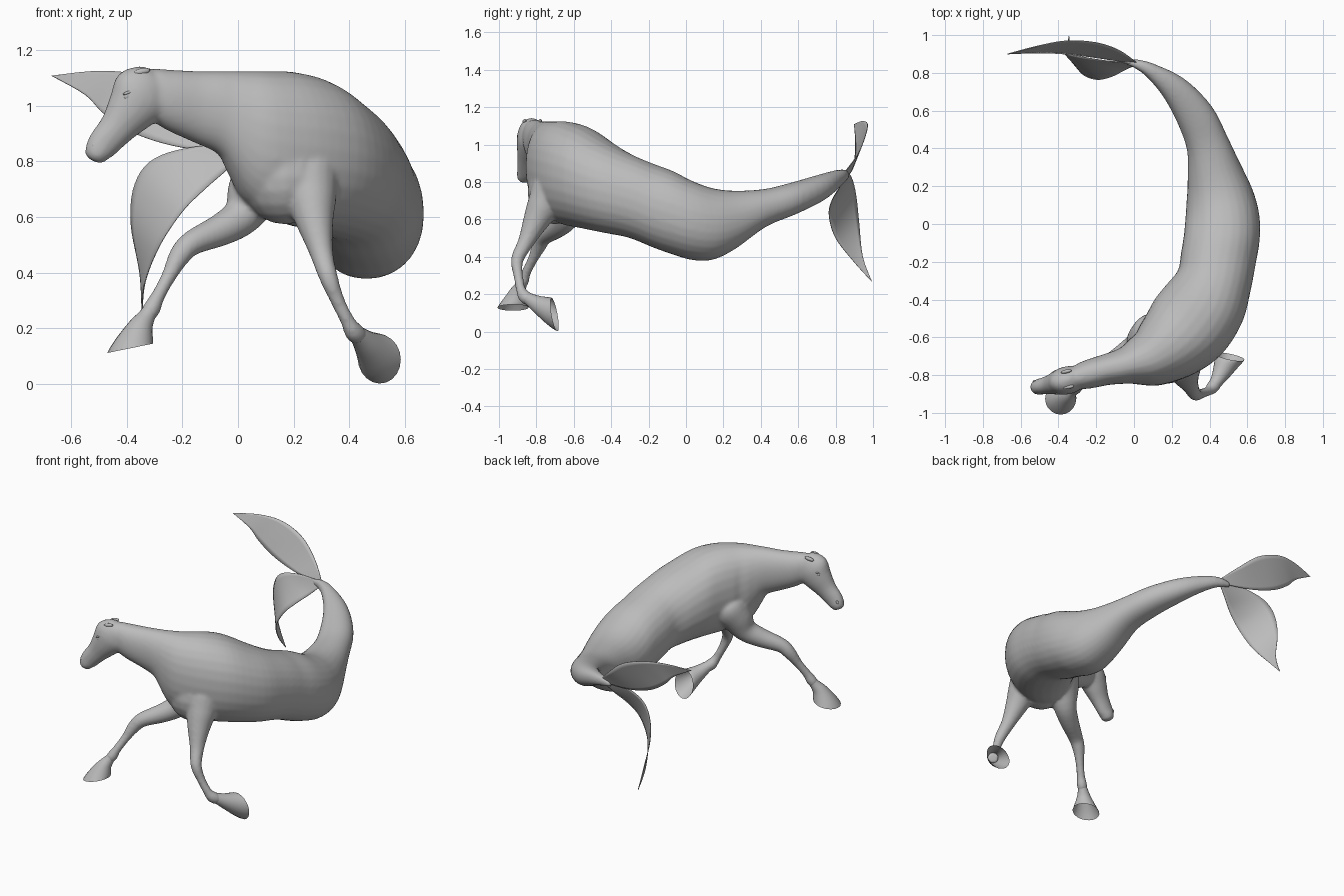
import bpy, bmesh, math
from mathutils import Vector

if "Cube" in bpy.data.objects:
    bpy.data.objects.remove(bpy.data.objects["Cube"])

grey = bpy.data.materials.new("warm_grey")
grey.diffuse_color = (0.5, 0.5, 0.5, 1)
grey.use_nodes = True
grey.node_tree.nodes["Principled BSDF"].inputs["Base Color"].default_value = grey.diffuse_color


def spline(rows, steps):
    """Catmull-Rom through rows of numbers."""
    out = []
    for i in range(len(rows) - 1):
        p0, p1 = rows[max(i - 1, 0)], rows[i]
        p2, p3 = rows[i + 1], rows[min(i + 2, len(rows) - 1)]
        for s in range(steps):
            t = s / steps
            out.append([0.5 * (2 * b + (c - a) * t + (2 * a - 5 * b + 4 * c - d) * t * t
                               + (3 * b - a - 3 * c + d) * t ** 3)
                        for a, b, c, d in zip(p0, p1, p2, p3)])
    out.append(list(rows[-1]))
    return out


def finish(bm, name, angle=50):
    bmesh.ops.recalc_face_normals(bm, faces=bm.faces[:])
    me = bpy.data.meshes.new(name)
    bm.to_mesh(me)
    bm.free()
    ob = bpy.data.objects.new(name, me)
    bpy.context.collection.objects.link(ob)
    me.materials.append(grey)
    bpy.ops.object.select_all(action='DESELECT')
    ob.select_set(True)
    bpy.context.view_layer.objects.active = ob
    bpy.ops.object.shade_smooth_by_angle(angle=math.radians(angle))
    return ob


def power(v, n):
    return math.copysign(abs(v) ** (2 / n), v)


def loft(name, sections, ref=(0, 0, 1), level=False, end=None, sides=28, steps=4, n=2):
    """Skin (super)ellipses (x, y, z, half width, half height) along a path.
    end: facing direction of an open last ring."""
    rows = spline(sections, steps)
    pts = [Vector(r[:3]) for r in rows]
    bm = bmesh.new()
    rings = []
    for i, r in enumerate(rows):
        t = pts[min(i + 1, len(pts) - 1)] - pts[max(i - 1, 0)]
        if level:
            t.z = 0
        t.normalize()
        if end:
            w = max(0, 1 - (len(rows) - 1 - i) / (steps * 1.5))
            t = t.lerp(Vector(end).normalized(), w).normalized()
        side = t.cross(Vector(ref)).normalized()
        up = side.cross(t)
        ring = []
        for k in range(sides):
            a = math.tau * k / sides
            ring.append(bm.verts.new(pts[i] + side * max(r[3], .004) * power(math.cos(a), n)
                                     + up * max(r[4], .004) * power(math.sin(a), n)))
        rings.append(ring)
    for a, b in zip(rings, rings[1:]):
        for k in range(sides):
            j = (k + 1) % sides
            bm.faces.new((a[k], a[j], b[j], b[k]))
    bm.faces.new(rings[0])
    if not end:
        bm.faces.new(rings[-1])
    return finish(bm, name)


def fin(name, edge_a, edge_b, cols=8):
    """Thin leaf spanned between two edge curves."""
    a, b = spline(edge_a, 5), spline(edge_b, 5)
    bm = bmesh.new()
    grid = [[bm.verts.new(Vector(p).lerp(Vector(q), c / cols)) for c in range(cols + 1)]
            for p, q in zip(a, b)]
    for r, s in zip(grid, grid[1:]):
        for c in range(cols):
            bm.faces.new((r[c], r[c + 1], s[c + 1], s[c]))
    bmesh.ops.remove_doubles(bm, verts=bm.verts[:], dist=0.0005)
    ob = finish(bm, name)
    mod = ob.modifiers.new("thickness", 'SOLIDIFY')
    mod.thickness = 0.004
    mod.offset = 0


def blob(name, loc, size, rot=(0, 0, 0)):
    bpy.ops.mesh.primitive_uv_sphere_add(segments=16, ring_count=10, radius=1,
                                         location=loc, rotation=rot)
    ob = bpy.context.object
    ob.name = name
    ob.scale = size
    ob.data.materials.append(grey)
    bpy.ops.object.shade_smooth_by_angle(angle=math.radians(60))
    return ob


def limb(name, rows, ref, end=None):
    return loft(name, [(*r, r[3]) for r in rows], ref=ref, end=end, sides=20)


# Body: fish tail, belly, chest and neck in one curved skin
body = loft("body", [
    (-.05, .86, .835, .012, .018), (.02, .845, .835, .026, .032),
    (.1, .805, .815, .043, .048), (.22, .71, .765, .076, .072),
    (.325, .57, .71, .102, .087), (.39, .42, .66, .114, .102),
    (.43, .26, .597, .15, .156), (.455, .14, .575, .18, .192),
    (.468, .03, .595, .197, .212), (.465, -.07, .635, .201, .223),
    (.447, -.18, .675, .20, .224), (.425, -.3, .725, .20, .225),
    (.375, -.42, .77, .223, .245),
    (.29, -.54, .82, .23, .27), (.20, -.63, .845, .205, .276),
    (.1, -.70, .865, .165, .26), (.02, -.73, .895, .13, .23),
    (-.03, -.745, .94, .105, .185), (-.07, -.755, .975, .093, .15),
    (-.15, -.772, .995, .082, .13), (-.25, -.798, 1.02, .075, .11),
    (-.31, -.815, 1.04, .06, .09), (-.36, -.825, 1.04, .03, .04)], level=True, n=2.15)

# Head with tapered muzzle
head = loft("head", [
    (-.285, -.812, 1.11, .02, .03), (-.303, -.815, 1.09, .054, .078),
    (-.343, -.825, 1.042, .073, .113), (-.385, -.835, .985, .069, .092),
    (-.435, -.848, .92, .053, .067), (-.483, -.858, .865, .044, .058),
    (-.505, -.862, .832, .042, .048), (-.513, -.863, .81, .034, .036),
    (-.517, -.863, .80, .018, .018)], steps=5)

# Breast muscle between the front legs
breast = blob("breast", (.17, -.70, .745), (.165, .148, .172))

# Raised front leg with shoulder
raised = limb("raised_leg", [
    (.15, -.56, .84, .05), (.11, -.58, .77, .112), (.06, -.615, .69, .10),
    (.015, -.645, .605, .072), (-.06, -.695, .555, .059),
    (-.165, -.76, .507, .045), (-.21, -.785, .46, .039), (-.25, -.82, .385, .027),
    (-.288, -.855, .315, .026), (-.308, -.87, .275, .032), (-.325, -.882, .245, .03)],
    (0, 1, 0))

# Planted front leg
planted = limb("planted_leg", [
    (.19, -.61, .88, .05), (.24, -.69, .79, .118), (.262, -.755, .68, .095),
    (.275, -.803, .59, .070), (.298, -.855, .48, .044),
    (.325, -.902, .385, .034), (.358, -.897, .30, .026), (.395, -.883, .225, .026),
    (.415, -.865, .19, .035), (.435, -.838, .17, .034)], (1, 0, 0))

# Fuse the flesh into one smooth skin
bpy.ops.object.select_all(action='DESELECT')
for part in (body, head, breast, raised, planted):
    part.select_set(True)
bpy.context.view_layer.objects.active = body
bpy.ops.object.join()
skin = body.modifiers.new("fuse", 'REMESH')
skin.mode = 'VOXEL'
skin.voxel_size = 0.01
skin.use_smooth_shade = True
soft = body.modifiers.new("soften", 'SMOOTH')
soft.factor = 0.5
soft.iterations = 7

# Hollow hooves
limb("raised_hoof", [(-.308, -.87, .275, .026), (-.33, -.885, .24, .032),
                     (-.356, -.905, .195, .05), (-.388, -.925, .128, .084)],
     (0, 1, 0), (.2, 0, -.98))
loft("planted_hoof", [(.415, -.865, .19, .028, .028), (.442, -.825, .165, .037, .037),
                      (.475, -.765, .13, .058, .056), (.508, -.703, .09, .090, .079)],
     ref=(1, 0, 0), end=(.2, .95, .17), sides=20)

# Eyes, nostrils and small folded ears on both sides
across = Vector((-.16, .985, 0))
for s, tag in ((-1, "near"), (1, "far")):
    eye = Vector((-.405, -.838, 1.035)) + across * s * .056
    blob("eye_" + tag, eye, (.016, .009, .012), (0, -.4, .2))
    blob("brow_" + tag, eye + Vector((.002, 0, .013)), (.022, .010, .006), (0, -.35, .2))
    blob("nostril_" + tag, Vector((-.523, -.862, .86)) + across * s * .03,
         (.007, .007, .012), (0, .4, .2))
    blob("ear_" + tag, Vector((-.352, -.822, 1.123)) + across * s * .042,
         (.030, .010, .012), (0, -.2, .2))

# Tail flukes
fin("upper_fluke",
    [(-.67, .9, 1.108), (-.5, .945, 1.125), (-.35, .97, 1.11), (-.2, .96, 1.05),
     (-.08, .92, .95), (.02, .85, .855)],
    [(-.67, .9, 1.108), (-.55, .905, 1.04), (-.48, .905, .97), (-.37, .90, .90),
     (-.2, .88, .85), (.02, .845, .83)])
fin("lower_fluke",
    [(-.345, .995, .265), (-.353, .945, .4), (-.385, .925, .58), (-.37, .91, .72),
     (-.30, .89, .81), (-.15, .865, .853), (.02, .85, .855)],
    [(-.345, .995, .265), (-.333, .90, .37), (-.28, .80, .5), (-.2, .765, .62),
     (-.12, .78, .70), (-.04, .82, .77), (.02, .845, .83)])
